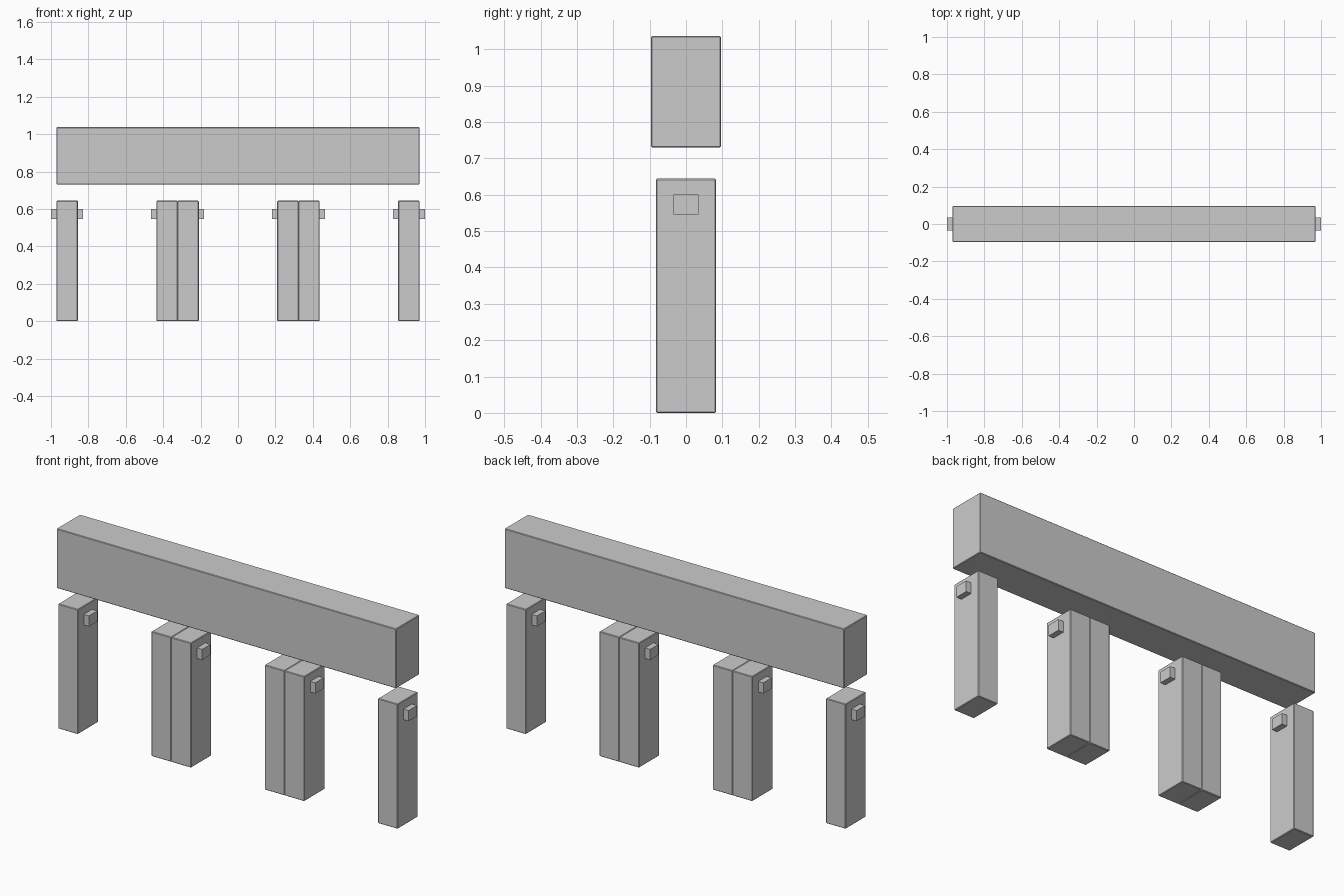
import bpy

if "Cube" in bpy.data.objects:
    bpy.data.objects.remove(bpy.data.objects["Cube"])


def box(name, x, y, z, bevel=0.0):
    """Box from (min, max) ranges, with an optional fine chamfer."""
    bpy.ops.mesh.primitive_cube_add(size=1, location=[(r[0] + r[1]) / 2 for r in (x, y, z)])
    ob = bpy.context.object
    ob.name = name
    ob.scale = [r[1] - r[0] for r in (x, y, z)]
    bpy.ops.object.transform_apply(location=False, rotation=False, scale=True)
    if bevel:
        mod = ob.modifiers.new("chamfer", 'BEVEL')
        mod.width = bevel
        mod.segments = 1
    return ob


HALF = 0.97            # half length of the beam
JOINT = HALF / 3       # where the paired posts meet
POST_W = 0.1135
PEG_OUT = 0.029        # how far pegs stick out
CHAMFER = 0.003

# Floating top beam
box("beam", (-HALF, HALF), (-0.096, 0.096), (0.73, 1.037), CHAMFER)

# Posts: single ones at the ends, pairs at the two joints
starts = [-HALF, -JOINT - POST_W, -JOINT, JOINT - POST_W, JOINT, HALF - POST_W]
for i, x in enumerate(starts):
    box(f"post_{i + 1}", (x, x + POST_W), (-0.083, 0.083), (0, 0.644), CHAMFER)

# Pegs running through each post group and showing on both sides
groups = [(-HALF, -HALF + POST_W), (-JOINT - POST_W, -JOINT + POST_W),
          (JOINT - POST_W, JOINT + POST_W), (HALF - POST_W, HALF)]
for i, (a, b) in enumerate(groups):
    box(f"peg_{i + 1}", (a - PEG_OUT, b + PEG_OUT), (-0.034, 0.034), (0.546, 0.601))
